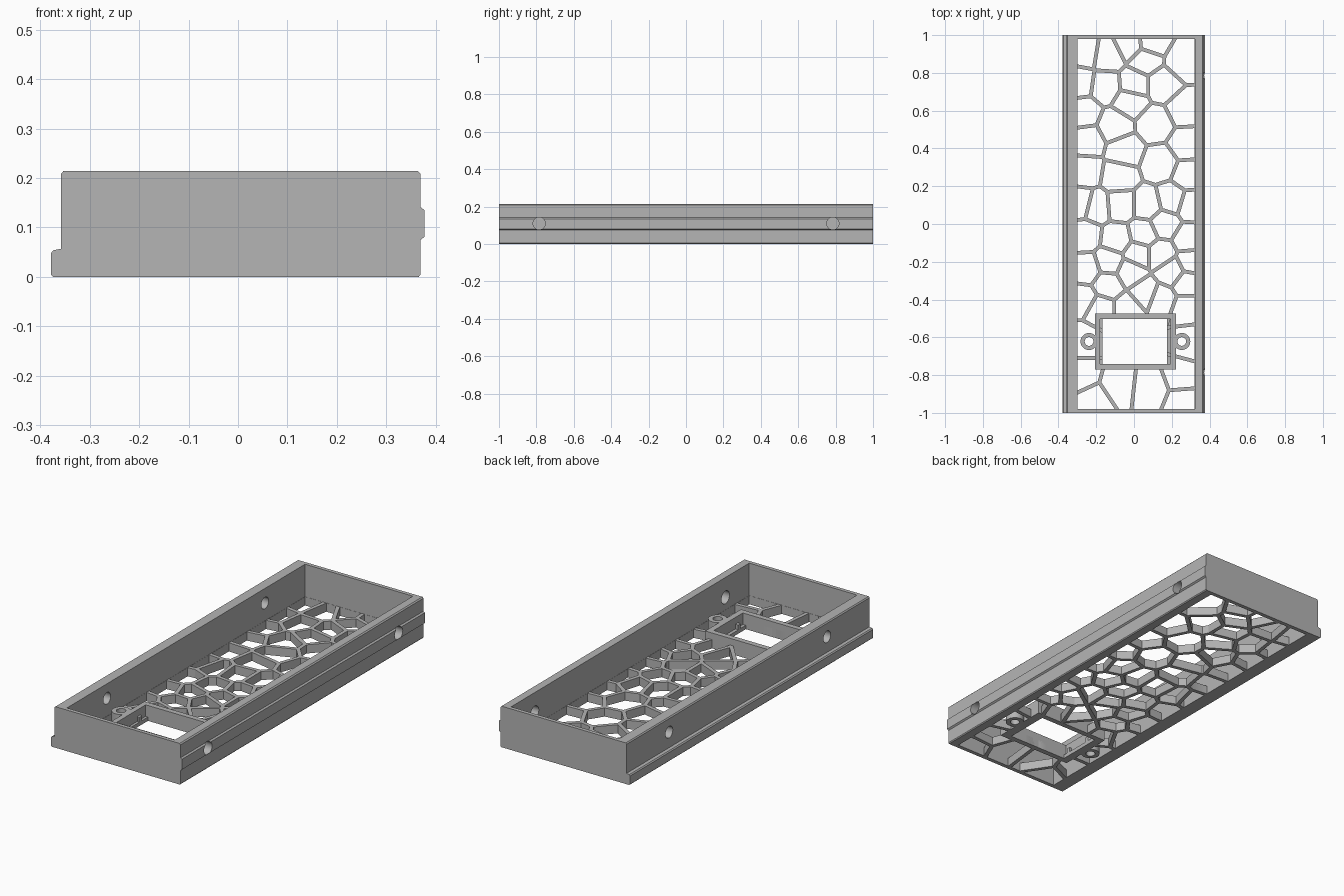
import bpy, bmesh, math
from mathutils import Vector

if "Cube" in bpy.data.objects:
    bpy.data.objects.remove(bpy.data.objects["Cube"], do_unlink=True)

GREY = (0.46, 0.46, 0.46, 1)
plastic = bpy.data.materials.new("grey_plastic")
plastic.use_nodes = True
plastic.diffuse_color = GREY
plastic.node_tree.nodes["Principled BSDF"].inputs["Base Color"].default_value = GREY


def prisms(name, outlines, lo, hi, axis="z"):
    """Extrude 2D outlines along an axis into one object."""
    place = {"z": lambda u, v, w: (u, v, w),
             "y": lambda u, v, w: (u, w, v),
             "x": lambda u, v, w: (w, u, v)}[axis]
    bm = bmesh.new()
    for outline in outlines:
        low = [bm.verts.new(place(u, v, lo)) for u, v in outline]
        high = [bm.verts.new(place(u, v, hi)) for u, v in outline]
        bm.faces.new(low)
        bm.faces.new(high)
        for i in range(len(low)):
            j = (i + 1) % len(low)
            bm.faces.new((low[i], low[j], high[j], high[i]))
    bmesh.ops.recalc_face_normals(bm, faces=bm.faces)
    mesh = bpy.data.meshes.new(name)
    bm.to_mesh(mesh)
    bm.free()
    mesh.materials.append(plastic)
    obj = bpy.data.objects.new(name, mesh)
    bpy.context.collection.objects.link(obj)
    return obj


def rect(x0, x1, y0, y1):
    return [(x0, y0), (x1, y0), (x1, y1), (x0, y1)]


def circle(x, y, r, n=32):
    return [(x + r * math.cos(math.tau * i / n), y + r * math.sin(math.tau * i / n))
            for i in range(n)]


def activate(obj):
    bpy.ops.object.select_all(action="DESELECT")
    obj.select_set(True)
    bpy.context.view_layer.objects.active = obj


def cut(target, cutter):
    """Subtract a cutter and discard it."""
    cutter.hide_render = True
    mod = target.modifiers.new("cut", "BOOLEAN")
    mod.operation = "DIFFERENCE"
    mod.solver = "EXACT"
    mod.object = cutter
    activate(target)
    bpy.ops.object.modifier_apply(modifier=mod.name)
    bpy.data.objects.remove(cutter, do_unlink=True)


def clip(poly, point, normal):
    """Keep the part of a polygon behind a line."""
    result = []
    for a, b in zip(poly, poly[1:] + poly[:1]):
        da, db = (a - point).dot(normal), (b - point).dot(normal)
        if da <= 0:
            result.append(a)
        if da * db < 0:
            result.append(a.lerp(b, da / (da - db)))
    return result


# Tray dimensions
LEFT, RIGHT, END = -0.30, 0.322, 0.98
FLOOR, FRAME_TOP = 0.045, 0.08
RIB = 0.02

# Body: cross-section with a bottom ledge on one side and a rail on the other
section = [(-0.373, 0), (0.365, 0), (0.369, 0.005), (0.369, 0.075), (0.377, 0.081),
           (0.377, 0.135), (0.369, 0.141), (0.369, 0.208), (0.363, 0.214),
           (-0.353, 0.214), (-0.358, 0.208), (-0.358, 0.057), (-0.373, 0.054),
           (-0.378, 0.048), (-0.378, 0.005)]
body = prisms("tray_body", [section], -1, 1, "y")
cut(body, prisms("cavity", [rect(LEFT, RIGHT, -END, END)], FLOOR, 0.3))

# Floor lattice: cell centres in hundredths, each cell shrunk by half a rib
centres = [(-26, 91), (-14, 89), (-2, 95), (9, 96), (6, 87), (26, 86),
           (-29, 75), (-15, 73), (0, 74), (15, 74),
           (-27, 59), (-2, 65), (27, 61), (-10, 52), (11, 53),
           (-25, 44), (28, 42), (-5, 39), (14, 32),
           (-26, 28), (-8, 25), (29, 26),
           (-28, 11), (-20, 9), (-7, 10), (7, 10), (20, 13), (30, 10),
           (-26, -6), (-9, -8), (5, -5), (16, 0), (29, -8),
           (-25, -24), (-13, -20), (2, -16), (14, -16), (30, -20),
           (-27, -40), (-14, -32), (-2, -25), (6, -37), (20, -25), (28, -31),
           (-18, -45), (-3, -45), (14, -40), (28, -45),
           (-27, -62), (0, -62), (30, -62),
           (-27, -80), (-21, -93), (-9, -85), (9, -87), (25, -81), (26, -94)]
seeds = [Vector(c) / 100 for c in centres]
cells = []
for seed in seeds:
    cell = [Vector(p) for p in rect(LEFT + 0.001, RIGHT - 0.001, -END + 0.001, END - 0.001)]
    for other in seeds:
        if other is not seed and cell:
            normal = (other - seed).normalized()
            cell = clip(cell, (seed + other) / 2 - normal * RIB / 2, normal)
    if len(cell) > 2:
        cells.append(cell)
cut(body, prisms("lattice_cells", cells, -0.1, 0.1))

# Round holes through the two long walls
cut(body, prisms("right_holes", [circle(y, 0.11, 0.033) for y in (-0.785, 0.785)], 0.25, 0.5, "x"))
cut(body, prisms("left_holes", [circle(y, 0.138, 0.03) for y in (-0.65, 0.65)], -0.5, -0.25, "x"))

# Window frame and screw bosses rising from the floor
MID = -0.622
SCREWS = (-0.238, 0.253)
frame = prisms("window_frame", [rect(-0.207, 0.222, -0.77, -0.475)], 0, FRAME_TOP)
bosses = [prisms(f"screw_boss_{i + 1}", [circle(x, MID, 0.045)], 0, FRAME_TOP)
          for i, x in enumerate(SCREWS)]
cut(frame, prisms("upper_opening", [rect(-0.18, 0.192, -0.742, -0.503)], 0.02, 0.2))
for part in (frame, body):
    cut(part, prisms("lower_opening", [rect(-0.167, 0.175, -0.742, -0.503)], -0.1, 0.2))
for part in [body, frame] + bosses:
    cut(part, prisms("screw_holes", [circle(x, MID, 0.023) for x in SCREWS], -0.1, 0.2))

for part in [body, frame] + bosses:
    activate(part)
    bpy.ops.object.shade_smooth_by_angle(angle=math.radians(25))
